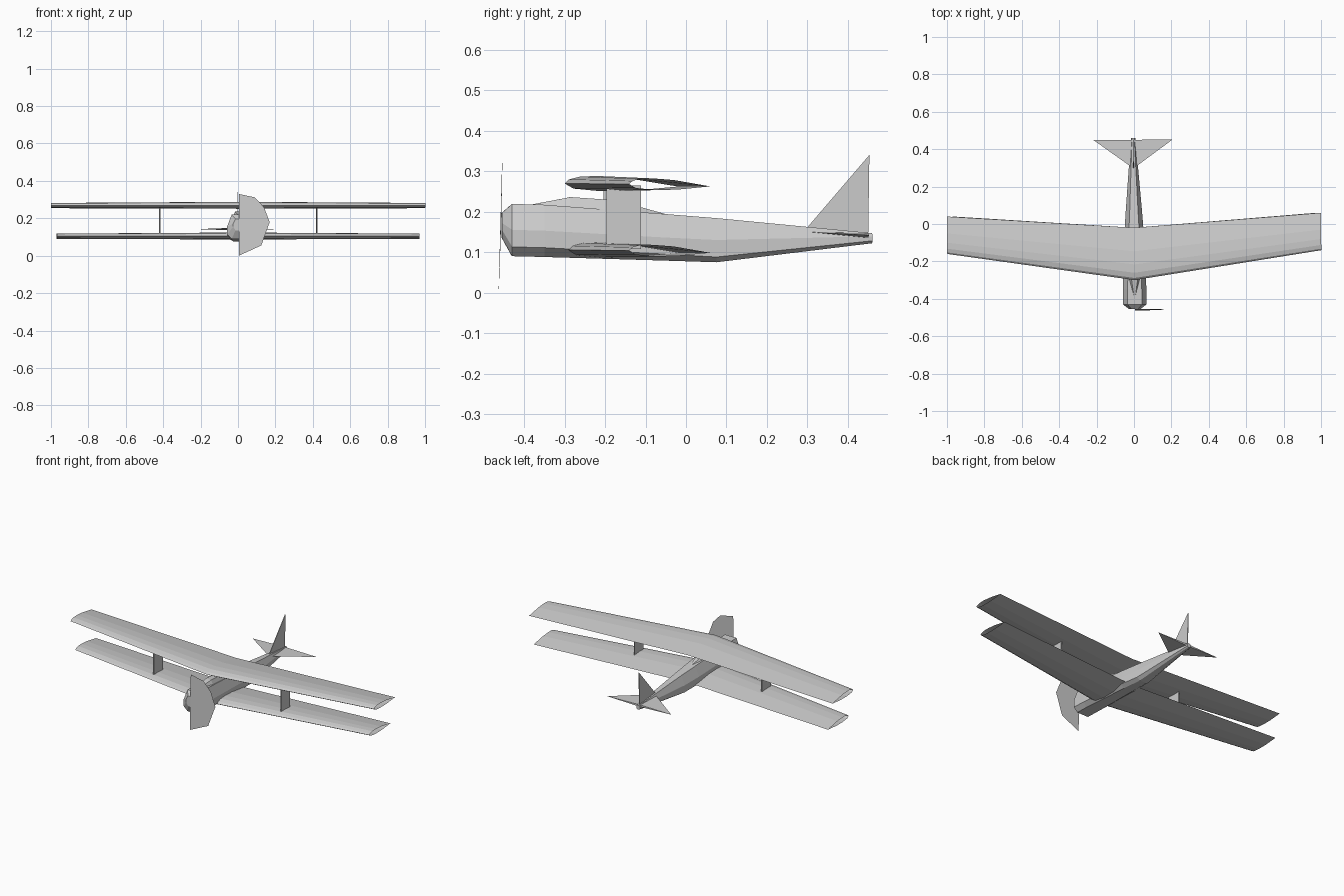
import bpy, bmesh, math
from mathutils import Matrix

cube = bpy.data.objects.get("Cube")
if cube:
    bpy.data.objects.remove(cube)

grey = bpy.data.materials.new("plain_grey")
grey.use_nodes = True
COLOUR = (0.6, 0.6, 0.6, 1)
grey.diffuse_color = COLOUR
grey.node_tree.nodes["Principled BSDF"].inputs["Base Color"].default_value = COLOUR

YAW = Matrix.Rotation(0.01, 4, 'Z')  # the whole aircraft sits slightly turned


def finish(name, bm, recalc=True):
    """Turn a bmesh into a flat shaded object."""
    if recalc:
        bmesh.ops.recalc_face_normals(bm, faces=bm.faces)
    mesh = bpy.data.meshes.new(name)
    bm.to_mesh(mesh)
    bm.free()
    mesh.transform(YAW)
    mesh.materials.append(grey)
    obj = bpy.data.objects.new(name, mesh)
    bpy.context.collection.objects.link(obj)
    return obj


def loft(name, rings, caps=True):
    """Skin a list of equal length closed rings."""
    bm = bmesh.new()
    rows = [[bm.verts.new(p) for p in ring] for ring in rings]
    n = len(rows[0])
    for a, b in zip(rows, rows[1:]):
        for i in range(n):
            j = (i + 1) % n
            bm.faces.new((a[i], a[j], b[j], b[i]))
    if caps:
        bm.faces.new(rows[0])
        bm.faces.new(rows[-1])
    return finish(name, bm)


# Aerofoil: (fraction of chord, height as fraction of thickness)
AEROFOIL = [(0, 0.50), (0.04, 0.78), (0.14, 0.97), (0.30, 1.0), (0.55, 0.86),
            (1, 0.30), (0.60, 0.02), (0.30, 0.0), (0.08, 0.16)]


def wing(name, span, base):
    """Swept, tapered wing open at both tips."""
    rings = []
    for x, lead, trail, low, thick in ((-span, -0.15, 0.05, 0.003, 0.028),
                                       (0, -0.30, -0.02, 0, 0.037),
                                       (span, -0.15, 0.05, 0.003, 0.028)):
        rings.append([(x, lead + f * (trail - lead), base + low + h * thick)
                      for f, h in AEROFOIL])
    return loft(name, rings, caps=False)


wing("upper_wing", 1.0, 0.251)
wing("lower_wing", 0.97, 0.087)

# Fuselage: y, top half width, side half width, then four heights from top down
STATIONS = [(-0.455, 0.018, 0.030, 0.197, 0.172, 0.155, 0.135),
            (-0.43, 0.038, 0.063, 0.219, 0.155, 0.113, 0.090),
            (-0.35, 0.038, 0.063, 0.217, 0.153, 0.111, 0.088),
            (-0.05, 0.028, 0.052, 0.194, 0.136, 0.095, 0.079),
            (0.075, 0.022, 0.043, 0.184, 0.130, 0.088, 0.075),
            (0.46, 0.006, 0.012, 0.147, 0.139, 0.128, 0.122)]
rings = []
for y, wt, ws, z0, z1, z2, z3 in STATIONS:
    half = [(wt, z0), (ws, z1), (ws, z2), (wt, z3)]
    rings.append([(x, y, z) for x, z in half] +
                 [(-x, y, z) for x, z in reversed(half)])
loft("fuselage", rings)

# Cockpit fairing: y, ridge half width, base half width, ridge height, base height
FAIRING = [(-0.385, 0.004, 0.012, 0.217, 0.205), (-0.285, 0.018, 0.042, 0.236, 0.188),
           (-0.20, 0.018, 0.046, 0.230, 0.172), (-0.115, 0.014, 0.038, 0.212, 0.175),
           (-0.05, 0.004, 0.012, 0.194, 0.182)]
loft("cockpit_fairing", [[(-wr, y, zr), (wr, y, zr), (wb, y, zb), (-wb, y, zb)]
                         for y, wr, wb, zr, zb in FAIRING])

# Interplane struts
for side, label in ((1, "left"), (-1, "right")):
    loft(label + "_strut",
         [[(side * 0.42 - 0.003, y0, z), (side * 0.42 + 0.003, y0, z),
           (side * 0.42 + 0.003, y1, z), (side * 0.42 - 0.003, y1, z)]
          for z, y0, y1 in ((0.108, -0.20, -0.115), (0.265, -0.20, -0.115))])

# Tail fin: thin upright wedge
loft("tail_fin", [[(x, 0.297, 0.158), (x, 0.453, 0.34), (x, 0.45, 0.138)]
                  for x in (-0.002, 0.002)])

# Tailplane: flat triangle thickening towards the fuselage
bm = bmesh.new()
apex = bm.verts.new((0, 0.297, 0.150))
top = bm.verts.new((0, 0.45, 0.147))
low = bm.verts.new((0, 0.45, 0.135))
for s in (1, -1):
    tip = bm.verts.new((s * 0.211, 0.45, 0.142))
    for tri in ((apex, top, tip), (apex, low, tip), (top, low, tip)):
        bm.faces.new(tri)
finish("tailplane", bm)

# Propeller: half disc sheet, very slightly tilted
bm = bmesh.new()
OUTLINE = [(0, 0.33), (0.085, 0.312), (0.134, 0.26), (0.165, 0.18), (0.12, 0.055), (0, 0.0)]
bm.faces.new([bm.verts.new((x, -0.463 + z * 0.027, z)) for x, z in OUTLINE])
finish("propeller", bm, recalc=False)
